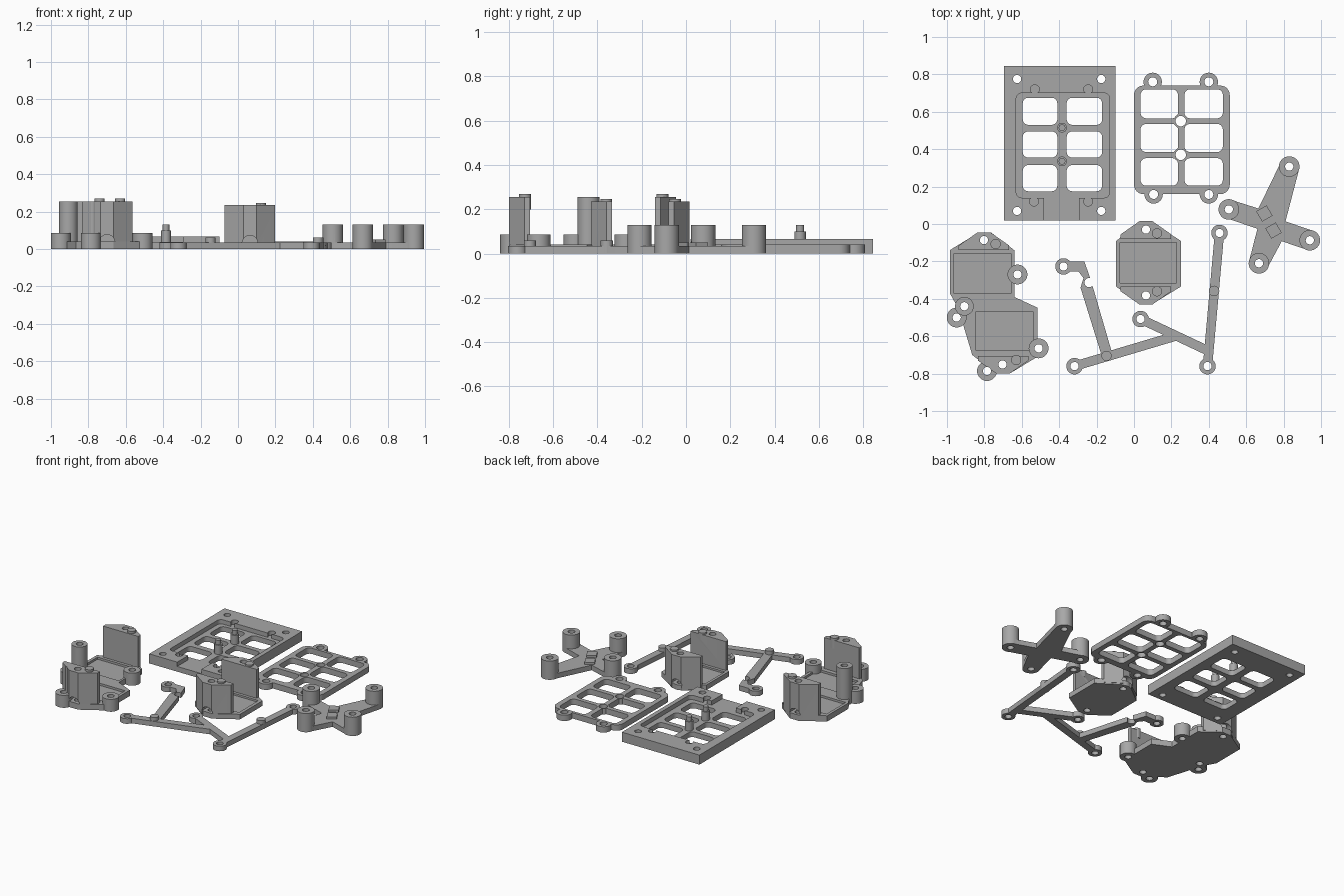
import bpy, bmesh, math
from mathutils import Matrix, Vector

if "Cube" in bpy.data.objects:
    bpy.data.objects.remove(bpy.data.objects["Cube"])

grey = bpy.data.materials.new("plain grey")
grey.diffuse_color = (0.39, 0.39, 0.39, 1)
grey.use_nodes = True
grey.node_tree.nodes["Principled BSDF"].inputs["Base Color"].default_value = grey.diffuse_color


def new_object(bm, name="helper"):
    bmesh.ops.recalc_face_normals(bm, faces=bm.faces[:])
    me = bpy.data.meshes.new(name)
    bm.to_mesh(me)
    bm.free()
    ob = bpy.data.objects.new(name, me)
    bpy.context.collection.objects.link(ob)
    return ob


def prism(points, z0, z1):
    bm = bmesh.new()
    f = bm.faces.new([bm.verts.new((x, y, z0)) for x, y in points])
    ext = bmesh.ops.extrude_face_region(bm, geom=[f])
    top = [v for v in ext["geom"] if isinstance(v, bmesh.types.BMVert)]
    bmesh.ops.translate(bm, verts=top, vec=(0, 0, z1 - z0))
    return new_object(bm)


def cyl(x, y, r, z0, z1):
    n = 32
    return prism([(x + r * math.cos(2 * math.pi * i / n), y + r * math.sin(2 * math.pi * i / n))
                  for i in range(n)], z0, z1)


def rect(x0, x1, y0, y1, z0, z1, r=0.0):
    if r == 0:
        return prism([(x0, y0), (x1, y0), (x1, y1), (x0, y1)], z0, z1)
    corners = [(x1 - r, y1 - r), (x0 + r, y1 - r), (x0 + r, y0 + r), (x1 - r, y0 + r)]
    pts = []
    for k, (cx, cy) in enumerate(corners):
        for i in range(7):
            a = math.pi / 2 * (k + i / 6)
            pts.append((cx + r * math.cos(a), cy + r * math.sin(a)))
    return prism(pts, z0, z1)


def bar(p, q, w, z0, z1):
    p, q = Vector(p), Vector(q)
    d = (q - p).normalized() * w / 2
    n = Vector((-d.y, d.x))
    return prism([p + n, p - n, q - n, q + n], z0, z1)


def arch(x, y0, y1, z, r):
    bm = bmesh.new()
    m = Matrix.Translation((x, (y0 + y1) / 2, z)) @ Matrix.Rotation(math.pi / 2, 4, 'X')
    bmesh.ops.create_cone(bm, cap_ends=True, segments=32, radius1=r, radius2=r,
                          depth=abs(y1 - y0), matrix=m)
    return new_object(bm)


def part(name, steps):
    """Combine helpers in order: '+' joins, '-' cuts."""
    base = steps[0][1]
    for op, ob in steps[1:]:
        mod = base.modifiers.new("b", 'BOOLEAN')
        mod.operation = 'UNION' if op == '+' else 'DIFFERENCE'
        mod.solver = 'EXACT'
        mod.object = ob
    bpy.context.view_layer.update()
    dg = bpy.context.evaluated_depsgraph_get()
    me = bpy.data.meshes.new_from_object(base.evaluated_get(dg))
    for _, ob in steps:
        bpy.data.objects.remove(ob)
    me.name = name
    me.materials.clear()
    me.materials.append(grey)
    ob = bpy.data.objects.new(name, me)
    bpy.context.collection.objects.link(ob)
    bpy.ops.object.select_all(action='DESELECT')
    ob.select_set(True)
    bpy.context.view_layer.objects.active = ob
    bpy.ops.object.shade_smooth_by_angle(angle=math.radians(30))


def add(*obs):
    return [('+', o) for o in obs]


def cut(*obs):
    return [('-', o) for o in obs]


def holes(pts, r=0.022):
    return cut(*[cyl(x, y, r, -0.1, 0.4) for x, y in pts])


def windows(cols, rows):
    return cut(*[rect(*c, *r, -0.1, 0.2, 0.03) for c in cols for r in rows])


# Large rectangular frame with recess, front channel and two stepped posts
corner = [(x, y) for x in (-0.625, -0.175) for y in (0.07, 0.775)]
sockets = [(-0.53, 0.72), (-0.245, 0.72), (-0.535, 0.12), (-0.245, 0.12)]
posts = [(-0.385, 0.515), (-0.385, 0.335)]
part("large_frame",
     add(rect(-0.695, -0.10, 0.02, 0.845, 0, 0.066))
     + cut(rect(-0.63, -0.13, 0.14, 0.70, 0.036, 0.2, 0.03),
           rect(-0.48, -0.295, -0.05, 0.2, 0.036, 0.2))
     + cut(*[cyl(x, y, 0.024, 0.036, 0.2) for x, y in sockets])
     + windows([(-0.595, -0.41), (-0.36, -0.17)],
               [(0.53, 0.675), (0.355, 0.495), (0.175, 0.315)])
     + holes(corner)
     + add(*[cyl(x, y, 0.026, 0.01, 0.10) for x, y in posts])
     + add(*[cyl(x, y, 0.018, 0.05, 0.13) for x, y in posts]))

# Thin cover frame with four screw tabs
tabs = [(0.10, 0.76), (0.40, 0.76), (0.105, 0.158), (0.40, 0.158)]
centre = [(0.25, 0.55), (0.25, 0.37)]
part("cover_frame",
     add(rect(0, 0.512, 0.16, 0.74, 0, 0.04, 0.05))
     + add(*[cyl(x, y, 0.049, 0, 0.04) for x, y in tabs])
     + windows([(0.035, 0.235), (0.27, 0.475)],
               [(0.565, 0.72), (0.385, 0.535), (0.205, 0.352)])
     + add(*[cyl(x, y, 0.038, 0, 0.04) for x, y in centre])
     + holes(centre, 0.028) + holes(tabs, 0.024))

# Four-armed bracket with tall bosses and two small blocks
bosses = [(0.83, 0.307), (0.507, 0.078), (0.668, -0.21), (0.94, -0.087)]
star = [(0.78, 0.32), (0.665, 0.083), (0.525, 0.127), (0.487, 0.033), (0.66, -0.025),
        (0.615, -0.20), (0.715, -0.232), (0.79, -0.092), (0.925, -0.138),
        (0.952, -0.035), (0.81, 0.014), (0.882, 0.29)]


def block(x, y):
    d = Vector((math.cos(math.radians(30)), math.sin(math.radians(30)))) * 0.032
    return bar(Vector((x, y)) - d, Vector((x, y)) + d, 0.064, 0.01, 0.05)


part("cross_bracket",
     add(prism(star, 0, 0.035), block(0.697, 0.056), block(0.746, -0.035))
     + add(*[cyl(x, y, 0.055, 0, 0.13) for x, y in bosses]) + holes(bosses))

# Hooked link
part("hooked_link",
     add(prism([(-0.377, -0.20), (-0.265, -0.20), (-0.238, -0.28), (-0.216, -0.35),
                (-0.12, -0.68), (-0.174, -0.70), (-0.286, -0.34), (-0.27, -0.29),
                (-0.297, -0.254), (-0.377, -0.254)], 0, 0.035),
         cyl(-0.377, -0.227, 0.044, 0, 0.035))
     + cut(cyl(-0.24, -0.313, 0.025, -0.1, 0.2)) + holes([(-0.377, -0.227)])
     + add(cyl(-0.147, -0.705, 0.027, 0, 0.06)))

# Branched link
rings = [(-0.318, -0.76), (0.035, -0.508), (0.393, -0.76), (0.457, -0.048)]
part("branched_link",
     add(bar(rings[0], (0.22, -0.60), 0.05, 0, 0.035), bar(rings[1], (0.39, -0.675), 0.05, 0, 0.035),
         bar(rings[2], rings[3], 0.05, 0, 0.035), cyl(0.428, -0.358, 0.028, 0, 0.06))
     + add(*[cyl(x, y, 0.044, 0, 0.035) for x, y in rings]) + holes(rings))


# Tall end wall of a holder; s gives the outward y direction
def end_wall(cx, y, s, top):
    pts = [(-0.135, 0), (0.135, 0), (0.135, 0.025), (0.035, 0.095), (-0.035, 0.095), (-0.135, 0.025)]
    return prism([(cx + px, y + s * py) for px, py in pts], 0.01, top)


# Single holder
ends = [(0.064, -0.03), (0.064, -0.382)]
part("single_holder",
     add(end_wall(0.064, -0.08, 1, 0.235), end_wall(0.064, -0.335, -1, 0.235))
     + cut(arch(0.064, -0.06, 0.1, 0.03, 0.042), arch(0.064, -0.355, -0.5, 0.03, 0.042))
     + add(prism([(0.25, -0.09), (0.10, 0.008), (0.03, 0.008), (-0.095, -0.09),
                  (-0.095, -0.335), (0.03, -0.427), (0.10, -0.427), (0.25, -0.335)], 0, 0.035),
           *[cyl(x, y, 0.045, 0, 0.035) for x, y in ends])
     + cut(rect(-0.076, 0.227, -0.315, -0.10, 0.022, 0.2))
     + add(cyl(0.123, -0.05, 0.027, 0.2, 0.246), cyl(0.123, -0.36, 0.027, 0.2, 0.246))
     + holes(ends))

# Double holder: two staggered bays with side bosses
ends = [(-0.802, -0.086), (-0.703, -0.751)]
low = [(-0.623, -0.27), (-0.948, -0.50), (-0.51, -0.665), (-0.786, -0.786)]
tall = (-0.907, -0.44)
part("double_holder",
     add(end_wall(-0.802, -0.14, 1, 0.255), end_wall(-0.70, -0.705, -1, 0.255))
     + cut(arch(-0.802, -0.115, 0.1, 0.035, 0.042), arch(-0.70, -0.725, -0.9, 0.035, 0.042))
     + add(prism([(-0.765, -0.045), (-0.83, -0.045), (-0.985, -0.14), (-0.985, -0.37),
                  (-0.94, -0.45), (-0.865, -0.70), (-0.735, -0.80), (-0.665, -0.80),
                  (-0.517, -0.71), (-0.517, -0.447), (-0.64, -0.39), (-0.64, -0.14)], 0, 0.04))
     + cut(rect(-0.965, -0.655, -0.37, -0.16, 0.025, 0.2),
           rect(-0.848, -0.537, -0.675, -0.47, 0.025, 0.2))
     + add(cyl(-0.74, -0.107, 0.027, 0.2, 0.27), cyl(-0.63, -0.727, 0.027, 0.2, 0.27))
     + add(*[cyl(x, y, 0.053, 0, 0.086) for x, y in low], cyl(*tall, 0.05, 0, 0.255))
     + holes(ends + low + [tall]))
